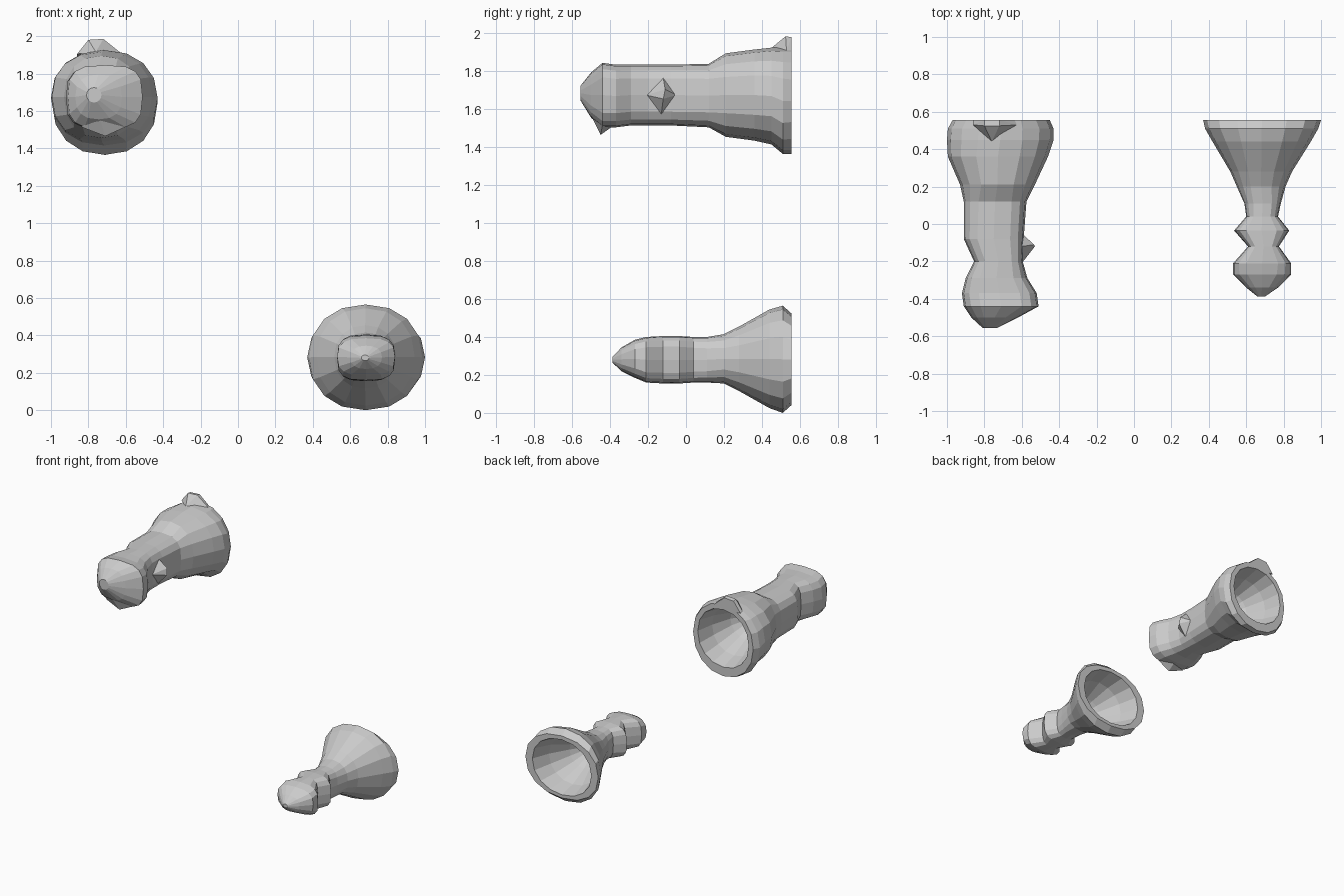
import bpy, bmesh
from math import cos, sin, pi, copysign

SIDES = 16


def ring(bm, y, x0, x1, z0, z1, n):
    """Rounded cross-section filling the given x and z extents at depth y."""
    def p(c):
        return copysign(abs(c) ** (2 / n), c) if abs(c) > 1e-6 else 0
    cx, cz, rx, rz = (x0 + x1) / 2, (z0 + z1) / 2, (x1 - x0) / 2, (z1 - z0) / 2
    return [bm.verts.new((cx + rx * p(cos(2 * pi * i / SIDES)), y,
                          cz + rz * p(sin(2 * pi * i / SIDES)))) for i in range(SIDES)]


def finish(name, bm):
    bmesh.ops.recalc_face_normals(bm, faces=bm.faces)
    me = bpy.data.meshes.new(name)
    bm.to_mesh(me)
    bm.free()
    ob = bpy.data.objects.new(name, me)
    bpy.context.collection.objects.link(ob)
    return ob


def loft(name, sections):
    bm = bmesh.new()
    rings = [ring(bm, *s) for s in sections]
    for a, b in zip(rings, rings[1:]):
        for i in range(SIDES):
            j = (i + 1) % SIDES
            bm.faces.new((a[i], a[j], b[j], b[i]))
    bm.faces.new(rings[0])
    bm.faces.new(rings[-1])
    return finish(name, bm)


def lump(name, points):
    bm = bmesh.new()
    for p in points:
        bm.verts.new(p)
    bmesh.ops.convex_hull(bm, input=bm.verts)
    return finish(name, bm)


# Large upper horn: knobbed grip, flared bell, hollow cup at the back
loft("large_horn", [
    (-0.555, -0.81, -0.73, 1.65, 1.73, 2),
    (-0.50, -0.87, -0.62, 1.56, 1.80, 2.5),
    (-0.44, -0.91, -0.51, 1.51, 1.85, 3.2),
    (-0.37, -0.92, -0.52, 1.51, 1.84, 3.2),
    (-0.29, -0.90, -0.57, 1.52, 1.84, 3.2),
    (-0.20, -0.855, -0.595, 1.52, 1.84, 3.2),
    (-0.08, -0.91, -0.59, 1.52, 1.84, 3.2),
    (0.12, -0.91, -0.575, 1.51, 1.845, 3),
    (0.21, -0.93, -0.53, 1.46, 1.90, 2.3),
    (0.36, -0.995, -0.46, 1.44, 1.92, 2.3),
    (0.45, -1.0, -0.43, 1.42, 1.93, 2.2),
    (0.51, -0.995, -0.43, 1.37, 1.93, 2.2),
    (0.555, -0.97, -0.45, 1.37, 1.93, 2.1),
    (0.555, -0.93, -0.49, 1.44, 1.89, 2.1),
    (0.42, -0.90, -0.52, 1.48, 1.86, 2.1),
    (0.28, -0.84, -0.58, 1.55, 1.81, 2),
    (0.18, -0.76, -0.66, 1.63, 1.73, 2)])
# Raised tab on the rim, side nub and chin of the grip
lump("rim_tab", [(-0.86, 0.53, 1.91), (-0.62, 0.53, 1.91), (-0.80, 0.525, 1.985),
                 (-0.72, 0.525, 1.99), (-0.76, 0.44, 1.92), (-0.72, 0.555, 1.985),
                 (-0.80, 0.555, 1.98), (-0.86, 0.555, 1.90), (-0.62, 0.555, 1.90)])
lump("grip_nub", [(-0.53, -0.12, 1.66), (-0.535, -0.11, 1.71), (-0.60, -0.05, 1.68),
                  (-0.60, -0.21, 1.68), (-0.60, -0.13, 1.58), (-0.60, -0.12, 1.77),
                  (-0.66, -0.12, 1.68)])
lump("grip_chin", [(-0.71, -0.45, 1.47), (-0.84, -0.44, 1.52), (-0.60, -0.44, 1.52),
                   (-0.71, -0.38, 1.52), (-0.74, -0.50, 1.57)])

# Small lower horn: double-knobbed grip, wide bell, hollow cup at the back
loft("small_horn", [
    (-0.388, 0.66, 0.70, 0.27, 0.30, 2),
    (-0.34, 0.60, 0.77, 0.225, 0.35, 2.3),
    (-0.27, 0.53, 0.84, 0.19, 0.39, 2.8),
    (-0.21, 0.53, 0.84, 0.165, 0.405, 3.2),
    (-0.12, 0.61, 0.775, 0.16, 0.41, 3.2),
    (-0.035, 0.535, 0.83, 0.16, 0.41, 3.2),
    (0.04, 0.60, 0.77, 0.165, 0.405, 3),
    (0.11, 0.59, 0.785, 0.165, 0.405, 2.8),
    (0.20, 0.55, 0.81, 0.16, 0.42, 2.3),
    (0.28, 0.515, 0.845, 0.12, 0.46, 2.2),
    (0.44, 0.42, 0.945, 0.03, 0.55, 2.2),
    (0.51, 0.38, 0.985, 0.005, 0.57, 2.2),
    (0.555, 0.37, 1.0, 0.045, 0.53, 2.2),
    (0.555, 0.43, 0.94, 0.07, 0.50, 2.1),
    (0.42, 0.48, 0.89, 0.10, 0.47, 2.1),
    (0.28, 0.56, 0.81, 0.17, 0.40, 2),
    (0.18, 0.64, 0.73, 0.25, 0.33, 2)])

# Recentre the pair on the frame
xs = [v.co for o in bpy.data.objects for v in o.data.vertices]
dz = min(c.z for c in xs)
dy = (min(c.y for c in xs) + max(c.y for c in xs)) / 2
for o in bpy.data.objects:
    for v in o.data.vertices:
        v.co.y -= dy
        v.co.z -= dz
